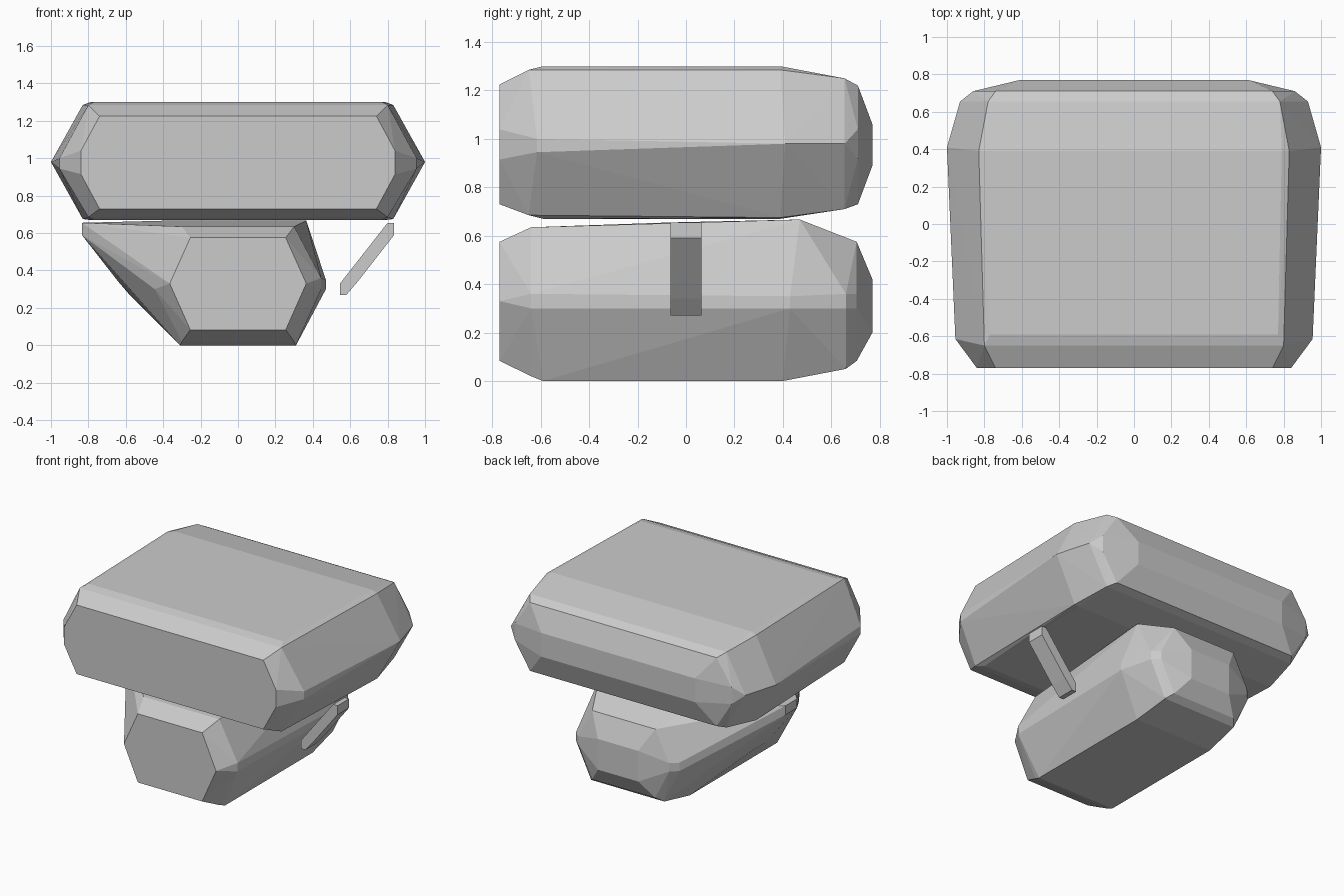
import bpy, bmesh


def hull(name, points):
    """Flat-shaded convex solid around a set of points."""
    bm = bmesh.new()
    for p in points:
        bm.verts.new(p)
    res = bmesh.ops.convex_hull(bm, input=bm.verts[:])
    loose = {g for g in res["geom_interior"] + res["geom_unused"]
             if isinstance(g, bmesh.types.BMVert) and g.is_valid and not g.link_faces}
    bmesh.ops.delete(bm, geom=list(loose), context='VERTS')
    bmesh.ops.dissolve_limit(bm, angle_limit=0.01, verts=bm.verts[:], edges=bm.edges[:])
    bmesh.ops.recalc_face_normals(bm, faces=bm.faces[:])
    me = bpy.data.meshes.new(name)
    bm.to_mesh(me)
    bm.free()
    ob = bpy.data.objects.new(name, me)
    bpy.context.collection.objects.link(ob)
    return ob


def mirrored(stations):
    """Expand (y, [(x, z), ...]) cross-sections to both sides of x = 0."""
    return [(s * x, y, z) for y, prof in stations for x, z in prof for s in (1, -1)]


# upper body: wide hexagonal block with tapered ends
hull("upper_body", mirrored([
    (-0.77, [(0.74, 1.225), (0.84, 1.04), (0.84, 0.915), (0.74, 0.73)]),
    (-0.65, [(0.80, 1.285), (0.80, 0.685)]),
    (-0.615, [(0.955, 1.0), (0.955, 0.945)]),
    (-0.59, [(0.77, 1.3), (0.77, 0.67)]),
    (0.39, [(0.79, 1.3), (0.83, 1.285), (0.83, 0.675), (0.79, 0.67)]),
    (0.41, [(1.0, 0.98)]),
    (0.655, [(0.93, 0.98), (0.78, 1.25), (0.78, 0.71)]),
    (0.71, [(0.74, 1.22), (0.86, 1.04), (0.86, 0.92), (0.74, 0.73)]),
    (0.77, [(0.61, 1.06), (0.61, 0.89)]),
]))

# strut profile (x, z), shared by the free strut and the lower body's side
strut = [(0.545, 0.27), (0.58, 0.27), (0.64, 0.34), (0.835, 0.59),
         (0.835, 0.655), (0.80, 0.655), (0.545, 0.33)]
strut_pts = [(x, y, z) for x, z in strut for y in (-0.065, 0.065)]
hull("side_strut", strut_pts)

# lower body: narrow hexagonal block stretched out to the left strut
lower = mirrored([
    (-0.77, [(0.255, 0.575), (0.365, 0.33), (0.255, 0.083)]),
    (-0.64, [(0.30, 0.635), (0.445, 0.36), (0.445, 0.30), (0.30, 0.02)]),
    (-0.59, [(0.31, 0.0)]),
    (0.40, [(0.31, 0.0)]),
    (0.43, [(0.47, 0.35), (0.47, 0.30)]),
    (0.47, [(0.365, 0.667)]),
    (0.66, [(0.41, 0.36), (0.41, 0.30), (0.29, 0.05)]),
    (0.705, [(0.25, 0.575), (0.36, 0.36), (0.36, 0.30), (0.25, 0.083)]),
    (0.77, [(0.16, 0.42), (0.16, 0.2)]),
])
hull("lower_body", lower + [(-x, y, z) for x, y, z in strut_pts])
